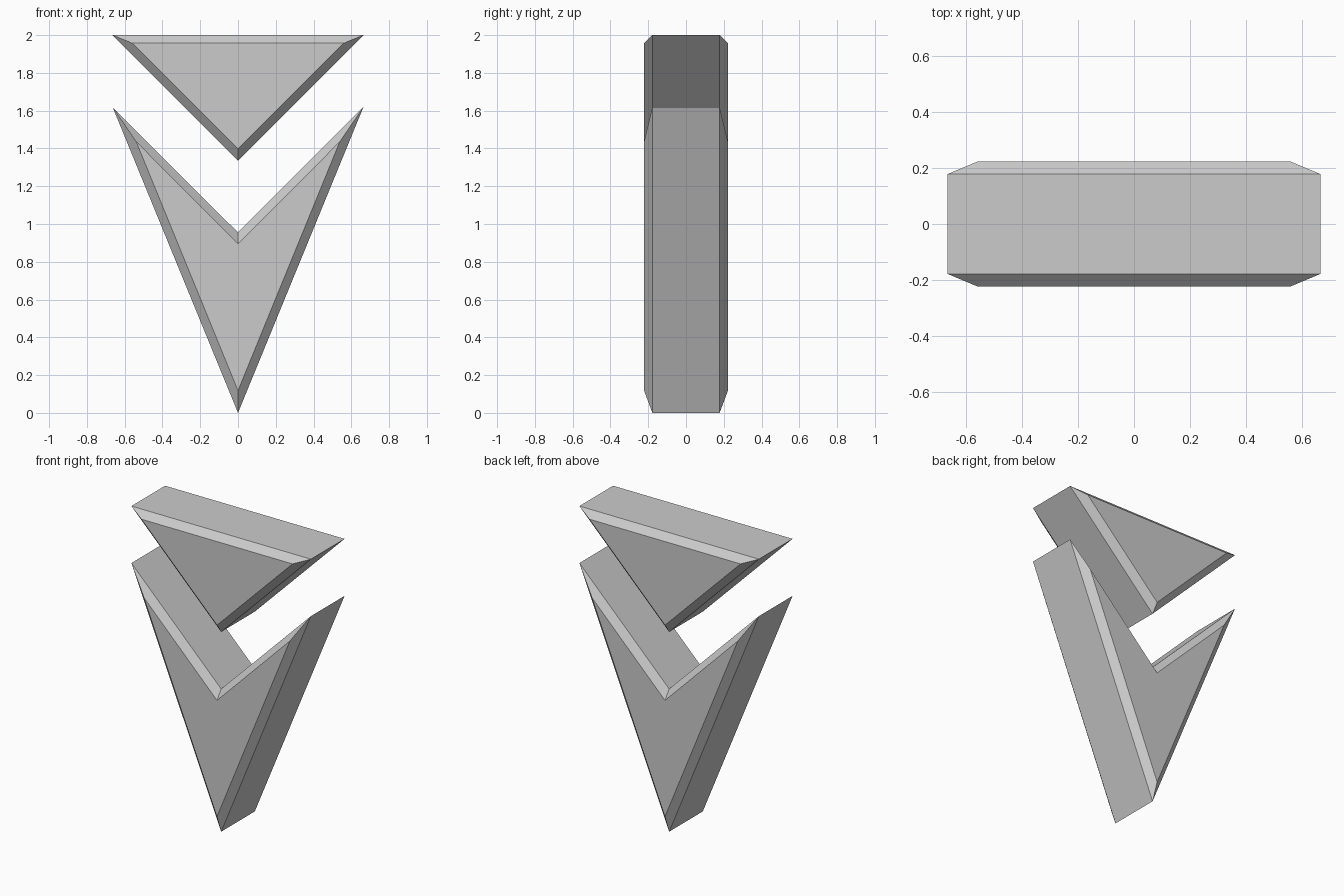
import bpy
import bmesh

cube = bpy.data.objects.get("Cube")
if cube:
    bpy.data.objects.remove(cube, do_unlink=True)

grey = bpy.data.materials.new("light_grey")
grey.use_nodes = True
colour = (0.6, 0.6, 0.6, 1)
grey.diffuse_color = colour
grey.node_tree.nodes["Principled BSDF"].inputs["Base Color"].default_value = colour

EDGE_Y, FACE_Y = 0.178, 0.222


def chamfered_prism(name, outline, inset):
    """Loft a front-to-back slab whose two caps shrink to the inset outline."""
    bm = bmesh.new()
    sections = ((inset, -FACE_Y), (outline, -EDGE_Y),
                (outline, EDGE_Y), (inset, FACE_Y))
    rings = [[bm.verts.new((x, y, z)) for x, z in pts] for pts, y in sections]
    bm.faces.new(rings[0])
    bm.faces.new(rings[-1][::-1])
    n = len(outline)
    for a, b in zip(rings, rings[1:]):
        for i in range(n):
            j = (i + 1) % n
            bm.faces.new((a[j], a[i], b[i], b[j]))
    bmesh.ops.recalc_face_normals(bm, faces=bm.faces)
    mesh = bpy.data.meshes.new(name)
    bm.to_mesh(mesh)
    bm.free()
    mesh.materials.append(grey)
    obj = bpy.data.objects.new(name, mesh)
    bpy.context.collection.objects.link(obj)


# Upper inverted triangle
chamfered_prism("upper_triangle",
                [(0, 1.336), (0.664, 2), (-0.664, 2)],
                [(0, 1.398), (0.559, 1.957), (-0.559, 1.957)])

# Lower notched arrowhead
chamfered_prism("lower_arrowhead",
                [(0, 0), (0.664, 1.619), (0, 0.955), (-0.664, 1.619)],
                [(0, 0.118), (0.539, 1.436), (0, 0.895), (-0.539, 1.436)])
